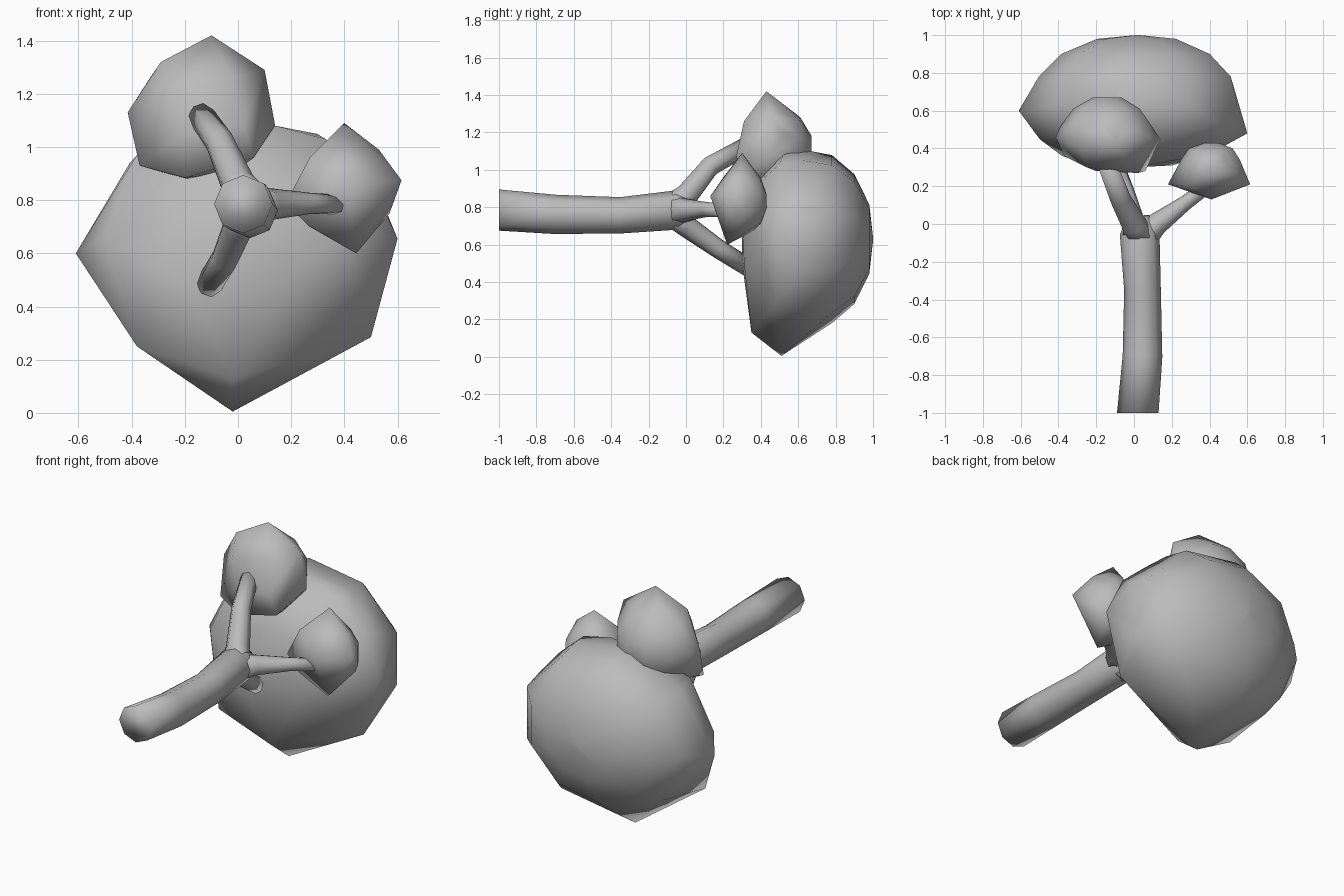
import bpy
import bmesh
from math import cos, sin, tau
from mathutils import Vector

default_cube = bpy.data.objects.get("Cube")
if default_cube:
    bpy.data.objects.remove(default_cube, do_unlink=True)

# One plain grey for the whole tree
grey = bpy.data.materials.new("plain grey")
grey.use_nodes = True
colour = (0.5, 0.5, 0.5, 1)
grey.diffuse_color = colour
grey.node_tree.nodes["Principled BSDF"].inputs["Base Color"].default_value = colour


def finish(name, bm):
    """Turn the bmesh into a smooth shaded grey object."""
    bmesh.ops.recalc_face_normals(bm, faces=bm.faces)
    mesh = bpy.data.meshes.new(name)
    bm.to_mesh(mesh)
    bm.free()
    mesh.materials.append(grey)
    for polygon in mesh.polygons:
        polygon.use_smooth = True
    part = bpy.data.objects.new(name, mesh)
    bpy.context.scene.collection.objects.link(part)
    return part


def limb(name, path, sides=8):
    """Sweep a round section along path points of (x, y, z, radius)."""
    bm = bmesh.new()
    centres = [Vector(point[:3]) for point in path]
    rings = []
    for index, centre in enumerate(centres):
        before = centres[max(index - 1, 0)]
        after = centres[min(index + 1, len(centres) - 1)]
        along = (after - before).normalized()
        if index == 0:
            along = Vector((0, 1, 0))
        across = along.cross(Vector((0, 0, 1))).normalized()
        upward = across.cross(along)
        radius = path[index][3]
        ring = []
        for side in range(sides):
            angle = tau * side / sides
            offset = across * cos(angle) + upward * sin(angle)
            ring.append(bm.verts.new(centre + offset * radius))
        rings.append(ring)
    for lower, upper in zip(rings, rings[1:]):
        for side in range(sides):
            following = (side + 1) % sides
            bm.faces.new((lower[side], lower[following], upper[following], upper[side]))
    bm.faces.new(rings[0])
    bm.faces.new(rings[-1])
    return finish(name, bm)


def canopy(name, rim, front, centre, radii, layers, sides=9):
    """Wrap a faceted skin round an uneven rim, front bulge and rear dome."""
    bm = bmesh.new()
    for point in rim + front:
        bm.verts.new(point)
    for depth, scale in layers:
        for side in range(sides):
            angle = tau * (side + 0.5) / sides
            x = centre[0] + radii[0] * scale * cos(angle)
            z = centre[1] + radii[1] * scale * sin(angle)
            bm.verts.new((x, depth, z))
    hull = bmesh.ops.convex_hull(bm, input=bm.verts)
    spare = set(hull["geom_interior"]) | set(hull["geom_unused"])
    spare = [item for item in spare if isinstance(item, bmesh.types.BMVert)]
    bmesh.ops.delete(bm, geom=spare, context="VERTS")
    return finish(name, bm)


# Trunk lying along the y axis, forking into three branches
limb("trunk", [(.02, -1, .785, .11), (.045, -.7, .762, .105), (.045, -.35, .757, .097),
               (.03, -.05, .785, .105), (.02, .04, .79, .06)])
limb("upper_branch", [(.03, -.08, .8, .085), (0, 0, .86, .066),
                      (-.07, .13, 1.02, .055), (-.14, .31, 1.12, .05)])
limb("left_branch", [(.04, -.1, .785, .08), (.12, 0, .785, .06),
                     (.27, .11, .788, .04), (.39, .2, .783, .036)])
limb("lower_branch", [(.03, -.08, .77, .085), (0, 0, .7, .06),
                      (-.05, .17, .58, .052), (-.11, .33, .48, .05)])

# Large rounded crown at the far end
canopy("main_canopy",
       [(.6, .48, .655), (.5, .5, .88), (.33, .5, 1.03), (.14, .52, 1.08),
        (-.12, .6, 1.11), (-.38, .5, .97), (-.61, .6, .6), (-.38, .36, .25),
        (-.02, .51, .005), (.5, .48, .285)],
       [(-.02, .35, .13), (-.2, .3, .5), (.2, .31, .5), (0, .3, .85), (-.5, .45, .66),
        (.4, .37, .7)],
       (.02, .63), (.54, .47),
       [(.63, 1.03), (.78, .97), (.9, .75), (.98, .4), (1, .02)])

# Medium clump at the end of the upper branch
canopy("upper_canopy",
       [(-.1, .43, 1.42), (.1, .45, 1.29), (.14, .45, 1.08), (.06, .28, .96),
        (-.2, .3, .885), (-.37, .36, .93), (-.415, .46, 1.13), (-.29, .4, 1.32)],
       [(-.2, .28, 1.05), (.02, .27, 1.08), (-.25, .3, 1.2), (-.03, .31, 1.26)],
       (-.14, 1.11), (.26, .25),
       [(.52, .95), (.61, .7), (.67, .3)])

# Small clump at the end of the side branch
canopy("left_canopy",
       [(.4, .3, 1.09), (.53, .28, .99), (.615, .21, .875), (.57, .3, .75),
        (.445, .22, .6), (.27, .2, .7), (.18, .21, .79), (.27, .2, .96)],
       [(.41, .13, .86)],
       (.41, .83), (.16, .17),
       [(.34, 1), (.4, .75), (.43, .25)])
